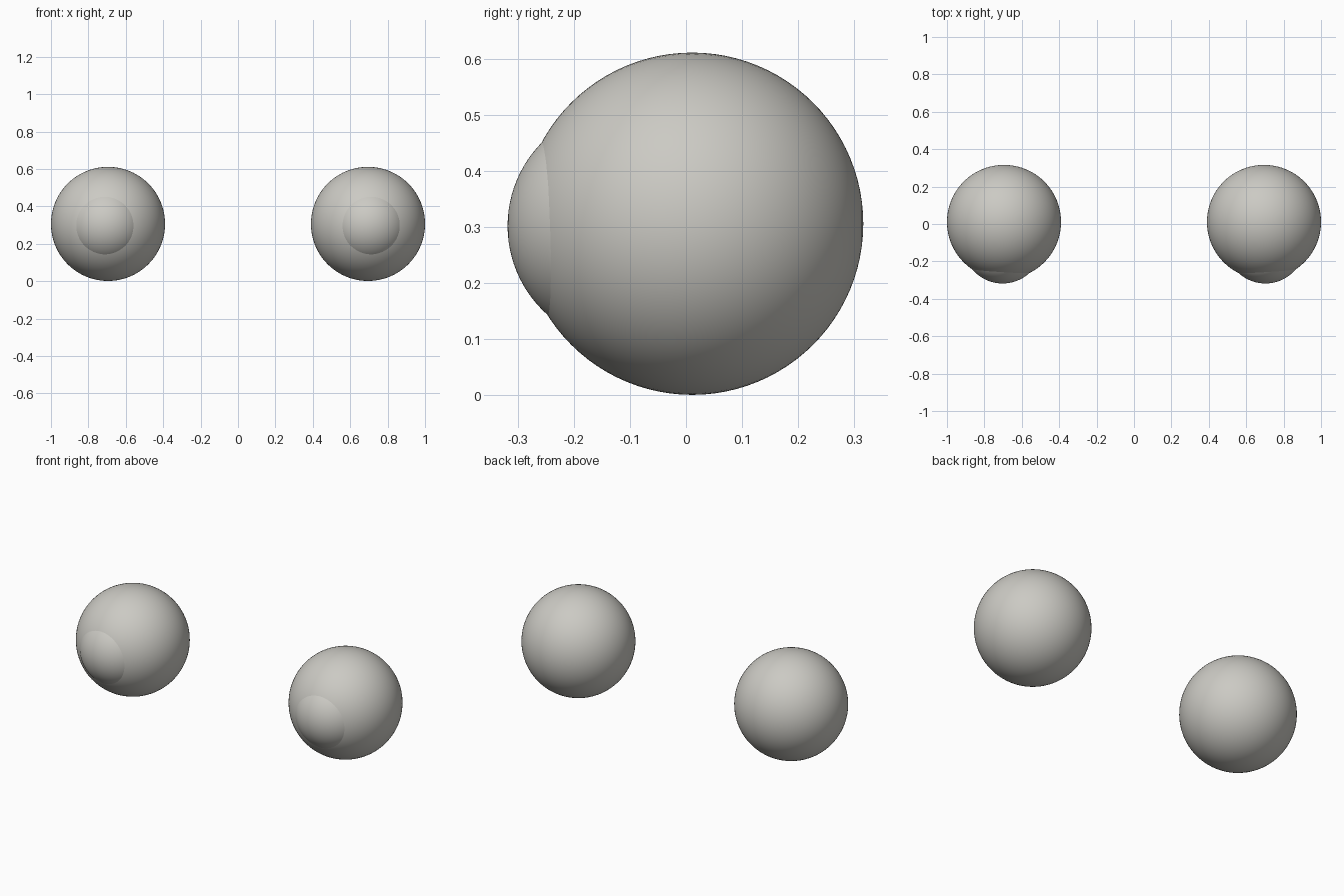
import bpy
import math
from mathutils import Vector

cube = bpy.data.objects.get("Cube")
if cube:
    bpy.data.objects.remove(cube, do_unlink=True)


def make_material(name, color):
    mat = bpy.data.materials.new(name)
    mat.use_nodes = True
    mat.diffuse_color = color
    mat.node_tree.nodes["Principled BSDF"].inputs["Base Color"].default_value = color
    return mat


def smooth_ball(name, center, radius, mat):
    # Poles point front and back
    bpy.ops.mesh.primitive_uv_sphere_add(
        segments=96, ring_count=48, radius=radius,
        location=center, rotation=(math.pi / 2, 0, 0))
    ball = bpy.context.object
    ball.name = name
    ball.data.materials.append(mat)
    bpy.ops.object.shade_smooth()
    return ball


eye_white = make_material("warm light grey", (0.6, 0.59, 0.55, 1))

# One eyeball per side, each with a bulging cornea turned slightly outward
for side, sign in (("left", 1), ("right", -1)):
    center = Vector((sign * 0.695, 0.011, 0.306))
    gaze = Vector((sign * 0.0075, -0.117, -0.004))
    eyeball = smooth_ball(f"{side}_eyeball", center, 0.305, eye_white)
    cornea = smooth_ball(f"{side}_cornea", center + gaze, 0.212, eye_white)
    bpy.context.view_layer.update()
    cornea.parent = eyeball
    cornea.matrix_parent_inverse = eyeball.matrix_world.inverted()
